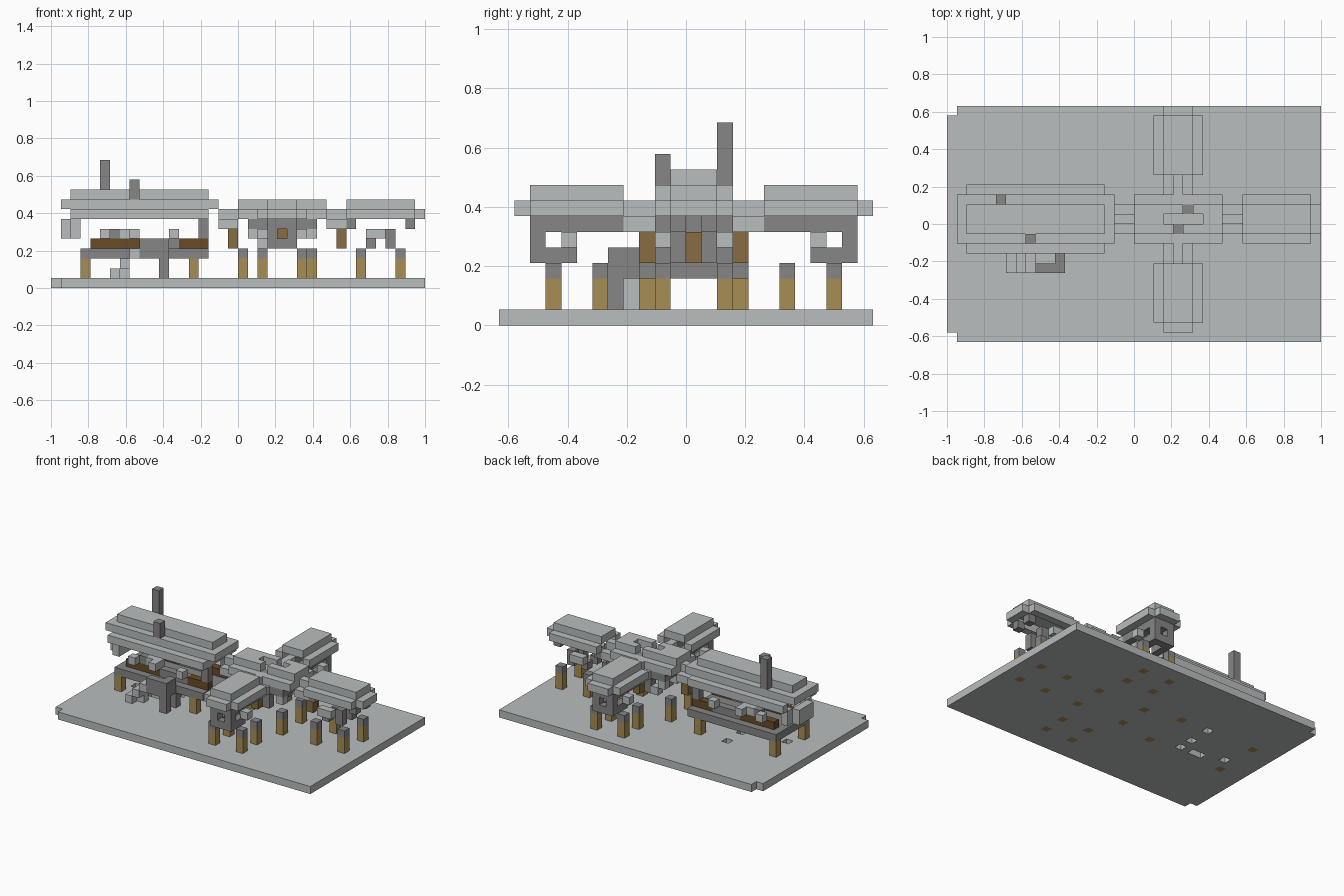
import bpy
import bmesh

old = bpy.data.objects.get("Cube")
if old:
    bpy.data.objects.remove(old, do_unlink=True)

LENGTH, WIDTH = 38, 24        # blocks along x and y
UNIT = 2 / LENGTH
MID_Y, MID_X = 12, 23         # rows carrying the ridges
EAVE = 7                      # height of the lowest roof course


def material(name, r, g, b):
    mat = bpy.data.materials.new(name)
    mat.use_nodes = True
    mat.diffuse_color = (r, g, b, 1)
    mat.node_tree.nodes["Principled BSDF"].inputs["Base Color"].default_value = (r, g, b, 1)
    return mat


pale_stone = material("pale stone", .48, .51, .51)
dark_stone = material("dark stone", .24, .24, .24)
light_wood = material("light wood", .39, .27, .09)
door_wood = material("door wood", .25, .15, .055)
dark_wood = material("dark wood", .14, .07, .02)


def span(value):
    return range(*value) if isinstance(value, tuple) else (value,)


def block(x, y, z):
    """Cells of a box; each axis is one index or a (start, end) pair."""
    return {(i, j, k) for i in span(x) for j in span(y) for k in span(z)}


def mirror(cells):
    """Add the copy on the other side of the long ridge."""
    return cells | {(i, 2 * MID_Y - j, k) for i, j, k in cells}


def turn(cells):
    """Swap a wing lying along x into one lying along y."""
    return {(j - MID_Y + MID_X, i, k) for i, j, k in cells}


def build(name, mat, cells):
    """One object from the outer faces of a set of cells."""
    bm = bmesh.new()
    verts = {}

    def corner(point):
        if point not in verts:
            i, j, k = point
            verts[point] = bm.verts.new(((i - LENGTH / 2) * UNIT, (j - WIDTH / 2) * UNIT, k * UNIT))
        return verts[point]

    for cell in cells:
        for axis in range(3):
            for side in (0, 1):
                beside = list(cell)
                beside[axis] += 2 * side - 1
                if tuple(beside) in cells:
                    continue
                loop = []
                for a, b in ((0, 0), (1, 0), (1, 1), (0, 1)):
                    p = list(cell)
                    p[axis] += side
                    p[(axis + 1) % 3] += a
                    p[(axis + 2) % 3] += b
                    loop.append(corner(tuple(p)))
                bm.faces.new(loop if side else loop[::-1])
    mesh = bpy.data.meshes.new(name)
    bm.to_mesh(mesh)
    bm.free()
    mesh.materials.append(mat)
    bpy.context.collection.objects.link(bpy.data.objects.new(name, mesh))


def gable_roof(start, end, reach):
    """Stepped hollow roof along x: paired courses, then a wide ridge."""
    cells = set()
    for step in range(reach - 1):
        cells |= mirror(block((start, end), MID_Y - reach + step, EAVE + step))
    ridge = (MID_Y - 1, MID_Y + 2)
    return cells | block((start, end), ridge, EAVE + reach - 1)


ridge_rows = (MID_Y - 1, MID_Y + 2)

# Stilts: wooden shafts through the ground with stone caps
stilts = set()
for xs, ys in (((3, 14), (9, 15)), ((19, 26), (10, 14)), ((31, 35), (10, 14)),
               ((21, 25), (3, 6)), ((21, 25), (18, 21))):
    stilts |= {(x, y) for x in xs for y in ys}
shafts, caps = set(), set()
for x, y in stilts:
    shafts |= block(x, y, (0, 3))
    caps |= block(x, y, 3)
build("stilt_shafts", light_wood, shafts)
build("stilt_caps", dark_stone, caps)

# Ground slab with two nicked corners and small pits
ground = block((0, LENGTH), (0, WIDTH), 0) - mirror(block(0, 0, 0)) - block(0, WIDTH - 1, 0)
for x, y in ((10, 15), (4, 11), (10, 12), (10, 10), (7, 10), (8, 10)):
    ground -= block(x, y, 0)
build("ground_slab", pale_stone, ground - shafts)

# Main hall roof with projecting ends
hall = gable_roof(2, 16, 3)
hall |= mirror(block((1, 17), MID_Y - 2, EAVE + 1)) - block(12, MID_Y - 2, EAVE + 1)
for end in (1, 16):
    hall |= block(end, ridge_rows, EAVE + 1)
hall |= block(15, (MID_Y - 2, MID_Y + 3), EAVE) | block(3, (MID_Y - 2, MID_Y + 3), EAVE)
build("hall_roof", pale_stone, hall)
build("rear_chimney", dark_stone, block(5, MID_Y + 2, (9, 13)))
build("front_chimney", dark_stone, block(8, MID_Y - 2, (8, 11)))

# Main hall floor, low walls and end balcony
build("hall_floor", dark_stone, block((3, 16), (9, 16), 3))
build("hall_plank_walls", dark_wood,
      mirror(block((4, 9), 10, 4) | block((13, 16), 10, 4)))
build("hall_wall_stone", dark_stone,
      mirror(block((9, 13), 10, 4) | block(15, 10, (5, 7)) | block(6, 10, 5)))
sills = set()
for x in (5, 8, 12):
    sills |= block(x, 9, 5)
build("hall_sills", pale_stone, mirror(sills | block((7, 9), 10, 5)))
build("hall_balcony", pale_stone,
      block(1, ridge_rows, (5, 7)) | mirror(block(2, 10, (5, 7))) | block(2, ridge_rows, 5))

# Entrance porch and stair
build("porch", dark_stone,
      block((9, 12), 7, (3, 5)) | block(11, 8, (3, 5))
      | block(11, 7, (0, 3)) | block(11, 9, (1, 3)))
stair = set()
for step in range(3):
    stair |= block(6 + step, (7, 9), step + 1)
build("porch_stair", pale_stone, stair | block(7, 8, 1))

# Central crossing roof with a notched ridge
crossing = block((19, 28), (MID_Y - 2, MID_Y + 3), EAVE) | block((19, 28), ridge_rows, EAVE + 1)
peeks = block(24, MID_Y + 1, EAVE) | block(23, MID_Y - 1, EAVE)
crossing -= block((22, 26), MID_Y, EAVE + 1) | peeks
crossing -= {(i, j, k + 1) for i, j, k in peeks}
build("crossing_roof", pale_stone, crossing)
build("crossing_core", dark_stone, peeks)
frame = block((20, 27), (MID_Y - 2, MID_Y + 3), 6) - block((21, 26), ridge_rows, 6)
build("crossing_frame", dark_stone,
      frame | mirror(block(22, 10, (4, 6)) | block(24, 10, (4, 6))))
build("crossing_sills", pale_stone, mirror(block(21, 10, 4) | block(26, 10, 5) | block(20, 10, 5)))

# Doors on the four sides of the crossing
build("west_door", door_wood, block(18, MID_Y, (4, 6)))
build("east_door", door_wood, block(29, MID_Y, (4, 6)))
build("side_doors", door_wood, mirror(block(MID_X, 9, (4, 6))))


# Covered links between the roofs
def link(start, end):
    return block((start, end), MID_Y, EAVE) | mirror(block((start, end), MID_Y - 1, EAVE - 1))


south_link = turn(link(8, 10))
build("west_link", pale_stone, link(17, 19))
build("east_link", pale_stone, link(28, 30))
build("side_links", pale_stone, mirror(south_link))

# East wing
build("east_roof", pale_stone, gable_roof(30, 37, 2) | block(37, ridge_rows, EAVE))
posts = block(30, 11, 6) | block(36, 11, 6) | block(34, 11, (4, 6)) | block(32, 11, 4)
build("east_walls", dark_stone, mirror(posts))
build("east_sills", pale_stone, mirror(block((32, 34), 10, 5)))

# South and north wings share one design
wing_roof = turn(gable_roof(2, 8, 2) | block(1, ridge_rows, EAVE))
beams = mirror(block((2, 8), MID_Y - 1, 6) | block((2, 5), MID_Y - 1, 4))
gable = block(2, ridge_rows, (4, 7)) - block(2, MID_Y, 5)
wing_walls = turn(beams | gable)
sill = turn(mirror(block(4, MID_Y - 2, 5)))
for side in ("south", "north"):
    for label, mat, cells in (("roof", pale_stone, wing_roof),
                              ("walls", dark_stone, wing_walls),
                              ("sills", pale_stone, sill)):
        if side == "north":
            cells = mirror(cells) - cells
        build(side + "_" + label, mat, cells)
